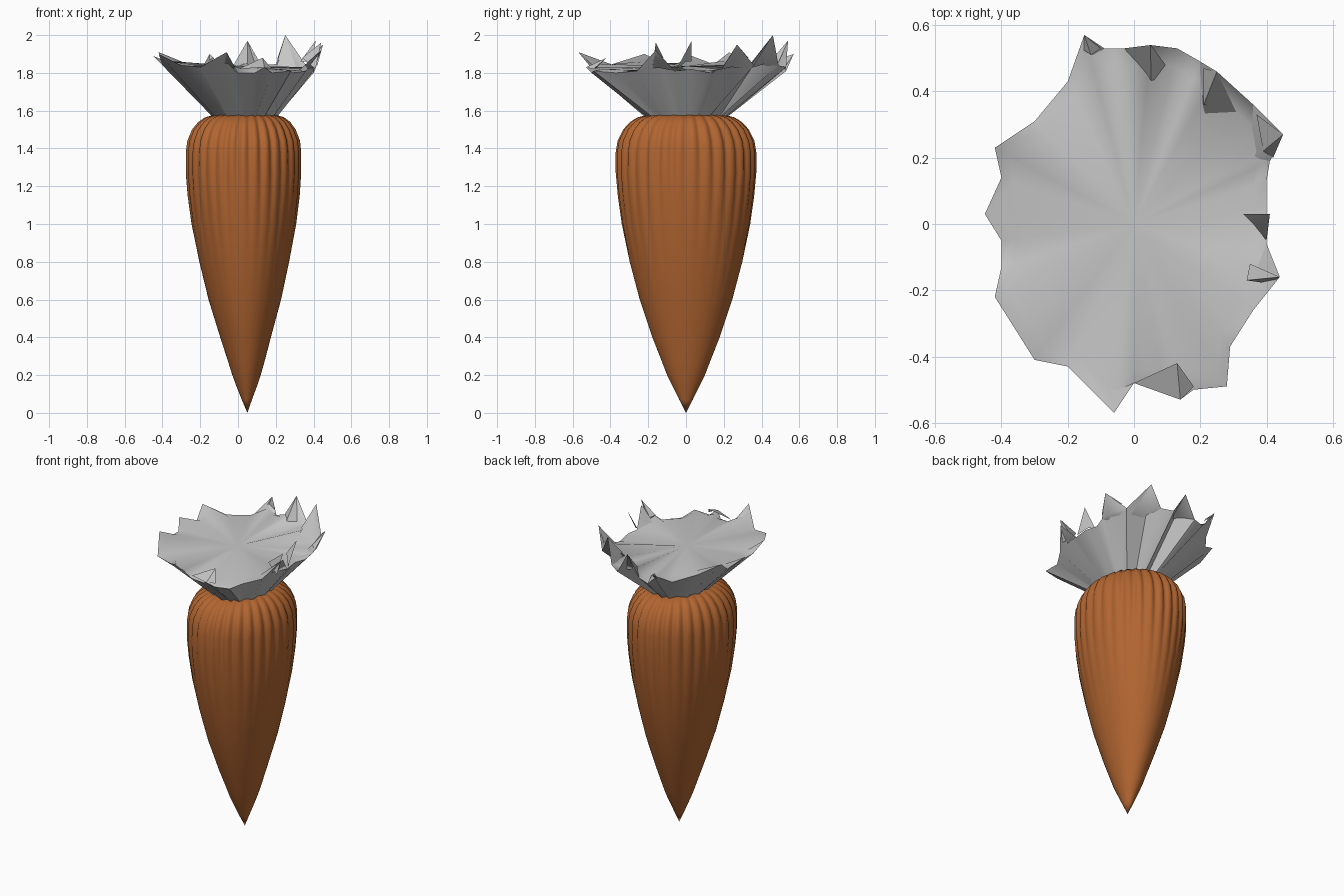
import bpy, bmesh, math


def material(name, rgb):
    m = bpy.data.materials.new(name)
    m.diffuse_color = (*rgb, 1)
    return m


def finish(bm, name, mat, angle):
    me = bpy.data.meshes.new(name)
    bm.to_mesh(me)
    bm.free()
    ob = bpy.data.objects.new(name, me)
    bpy.context.collection.objects.link(ob)
    me.materials.append(mat)
    bpy.ops.object.select_all(action='DESELECT')
    ob.select_set(True)
    bpy.context.view_layer.objects.active = ob
    bpy.ops.object.shade_smooth_by_angle(angle=math.radians(angle))
    return ob


orange = material("carrot orange", (0.44, 0.13, 0.03))
grey = material("leaf grey", (0.58, 0.58, 0.58))

# Carrot root: oval rings (z, centre x, half width x, half width y), ribbed near the top
rings = [(0.07, 0.047, 0.027, 0.036), (0.14, 0.046, 0.054, 0.07),
         (0.2, 0.045, 0.075, 0.1), (0.27, 0.044, 0.096, 0.127), (0.4, 0.04, 0.134, 0.178),
         (0.6, 0.036, 0.192, 0.245), (0.8, 0.033, 0.238, 0.298), (1.0, 0.031, 0.278, 0.34),
         (1.15, 0.03, 0.298, 0.361), (1.27, 0.029, 0.307, 0.372), (1.38, 0.029, 0.307, 0.372),
         (1.44, 0.03, 0.3, 0.362), (1.5, 0.031, 0.276, 0.333), (1.54, 0.033, 0.245, 0.296),
         (1.565, 0.035, 0.21, 0.256), (1.578, 0.037, 0.165, 0.2), (1.56, 0.037, 0.1, 0.12)]
RIBS, STEP = 30, 8
N = RIBS * STEP
bm = bmesh.new()
tip = bm.verts.new((0.05, 0, 0))
prev = None
for z, cx, rx, ry in rings:
    depth = 0.05 * min(1, max(0.0, (z - 0.7) / 0.75)) ** 1.7
    row = []
    for i in range(N):
        a = math.tau * i / N
        k = 1 - depth * (0.5 + 0.5 * math.cos(a * RIBS)) ** 1.5
        row.append(bm.verts.new((cx + rx * k * math.cos(a), ry * k * math.sin(a), z)))
    for i in range(N):
        j = (i + 1) % N
        if prev is None:
            bm.faces.new((tip, row[j], row[i]))
        else:
            bm.faces.new((prev[i], prev[j], row[j], row[i]))
    prev = row
bm.faces.new(prev)
finish(bm, "carrot_root", orange, 75)

# Leaf crown: jagged rim, anticlockwise from the right
rim = [(0.40, 0.03, 1.82), (0.40, 0.13, 1.80), (0.41, 0.19, 1.82), (0.45, 0.27, 1.95),
       (0.36, 0.36, 1.84), (0.25, 0.46, 2.00), (0.20, 0.49, 1.84), (0.13, 0.53, 1.83),
       (0.05, 0.54, 1.97), (-0.03, 0.53, 1.83), (-0.09, 0.53, 1.81), (-0.15, 0.57, 1.90),
       (-0.20, 0.43, 1.81), (-0.30, 0.31, 1.84), (-0.42, 0.23, 1.91), (-0.40, 0.14, 1.84),
       (-0.45, 0.03, 1.89), (-0.40, -0.05, 1.84), (-0.40, -0.13, 1.84), (-0.42, -0.22, 1.90),
       (-0.30, -0.41, 1.84), (-0.20, -0.43, 1.83), (-0.06, -0.57, 1.91), (0.0, -0.48, 1.80),
       (0.09, -0.49, 1.80), (0.14, -0.53, 1.83), (0.18, -0.50, 1.80), (0.28, -0.49, 1.81),
       (0.29, -0.37, 1.80), (0.36, -0.26, 1.81), (0.44, -0.16, 1.92), (0.40, -0.06, 1.81)]
bm = bmesh.new()
top = [bm.verts.new(p) for p in rim]
low = []
for i, (x, y, z) in enumerate(rim):
    a = math.atan2(y / 0.55, x / 0.43)
    k = 1.0 if i % 2 else 0.88
    low.append(bm.verts.new((0.037 + 0.165 * k * math.cos(a), 0.21 * k * math.sin(a), 1.56)))
for i in range(len(rim)):
    j = (i + 1) % len(rim)
    bm.faces.new((low[i], low[j], top[j], top[i]))
finish(bm, "leaf_crown", grey, 40)

# Sheet closing the crown: almost flat, rising only at the rim to meet the leaf points
bm = bmesh.new()
outer = [bm.verts.new(p) for p in rim]
inner = [bm.verts.new((x * 0.9, y * 0.9, 1.835 - 0.045 * x + (z - 1.84) * 0.15)) for x, y, z in rim]
mid = bm.verts.new((0, 0, 1.835))
for i in range(len(rim)):
    j = (i + 1) % len(rim)
    bm.faces.new((inner[i], outer[i], outer[j], inner[j]))
    bm.faces.new((inner[i], inner[j], mid))
finish(bm, "crown_sheet", grey, 80)

# Curled leaf tips standing above the sheet: (side, peak, fold, other side)
tips = [((0.25, 0.35, 1.85), (0.25, 0.46, 2.00), (0.21, 0.36, 1.87), (0.21, 0.47, 1.88)),
        ((0.42, 0.20, 1.84), (0.45, 0.27, 1.95), (0.39, 0.22, 1.86), (0.37, 0.33, 1.88)),
        ((0.40, -0.05, 1.82), (0.41, 0.03, 1.97), (0.36, 0.0, 1.86), (0.33, 0.03, 1.86)),
        ((0.41, -0.18, 1.82), (0.44, -0.16, 1.96), (0.34, -0.17, 1.88), (0.35, -0.12, 1.88)),
        ((0.18, -0.49, 1.82), (0.14, -0.53, 1.83), (0.13, -0.42, 1.88), (0.0, -0.48, 1.82)),
        ((-0.10, 0.53, 1.84), (-0.15, 0.57, 1.90), (-0.13, 0.51, 1.88), (-0.16, 0.53, 1.86))]
bm = bmesh.new()
for a, peak, c, d in tips:
    va, vp, vc, vd = (bm.verts.new(p) for p in (a, peak, c, d))
    bm.faces.new((va, vp, vc))
    bm.faces.new((vc, vp, vd))
finish(bm, "curled_leaf_tips", grey, 30)
